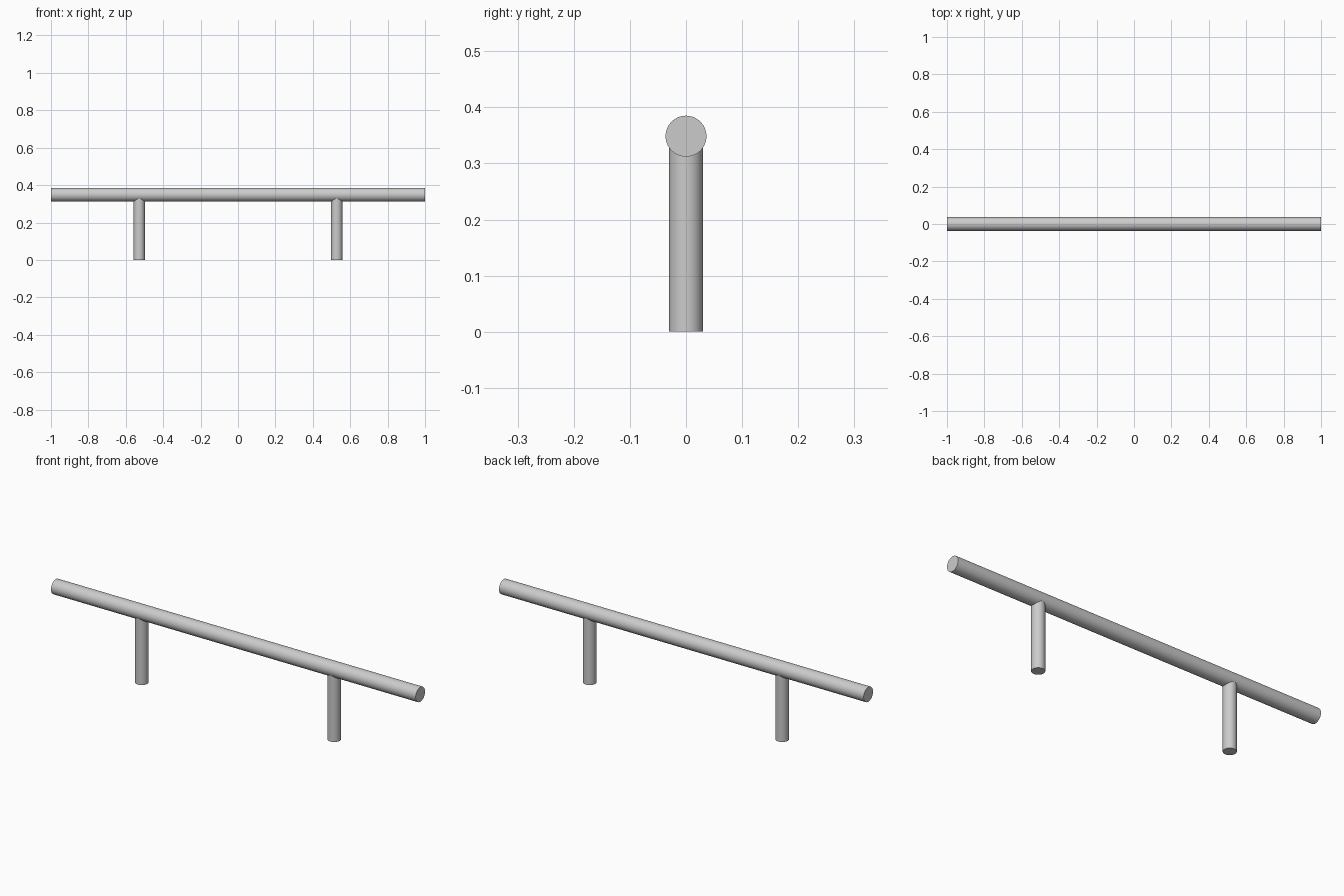
import bpy
import math

if "Cube" in bpy.data.objects:
    bpy.data.objects.remove(bpy.data.objects["Cube"])

BAR_R, BAR_Z = 0.0365, 0.3485
POST_R, POST_X = 0.03, 0.528


def rod(name, radius, length, location, rotation=(0, 0, 0)):
    bpy.ops.mesh.primitive_cylinder_add(vertices=64, radius=radius, depth=length,
                                        location=location, rotation=rotation)
    obj = bpy.context.object
    obj.name = name
    bpy.ops.object.shade_smooth_by_angle(angle=math.radians(30))
    return obj


# Horizontal grip bar
rod("grip_bar", BAR_R, 2.0, (0, 0, BAR_Z), (0, math.pi / 2, 0))

# Two mounting posts, running up into the bar
for side, x in (("left", -POST_X), ("right", POST_X)):
    rod(side + "_post", POST_R, BAR_Z, (x, 0, BAR_Z / 2))
